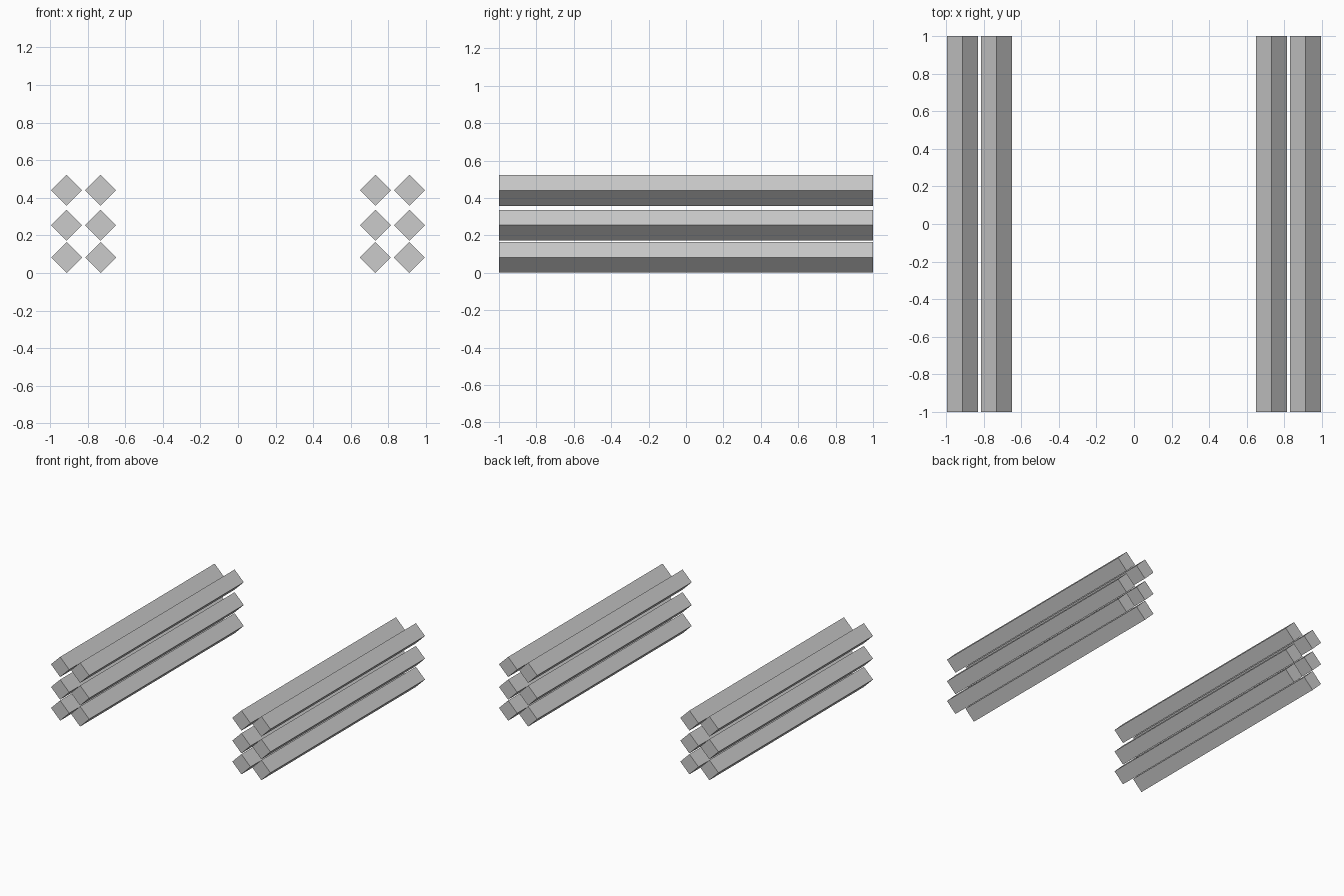
import bpy, bmesh

if "Cube" in bpy.data.objects:
    bpy.data.objects.remove(bpy.data.objects["Cube"])

R = 0.0825   # half diagonal of each square bar
L = 1.0      # half length


def diamond_bar(name, x, z):
    # square bar standing on its edge, running front to back
    bm = bmesh.new()
    profile = [(x - R, z), (x, z - R), (x + R, z), (x, z + R)]
    front = bm.faces.new([bm.verts.new((px, -L, pz)) for px, pz in profile])
    ext = bmesh.ops.extrude_face_region(bm, geom=[front], use_keep_orig=True)
    moved = [v for v in ext["geom"] if isinstance(v, bmesh.types.BMVert)]
    bmesh.ops.translate(bm, verts=moved, vec=(0, 2 * L, 0))
    bmesh.ops.recalc_face_normals(bm, faces=bm.faces)
    mesh = bpy.data.meshes.new(name)
    bm.to_mesh(mesh)
    bm.free()
    bpy.context.collection.objects.link(bpy.data.objects.new(name, mesh))


# two stacks of bars, two wide and three high
for side, s in (("left", -1), ("right", 1)):
    for column, x in (("inner", 0.731), ("outer", 0.912)):
        for row, z in (("lower", R), ("middle", 0.254), ("upper", 0.44)):
            diamond_bar(f"{side}_{column}_{row}_bar", s * x, z)
